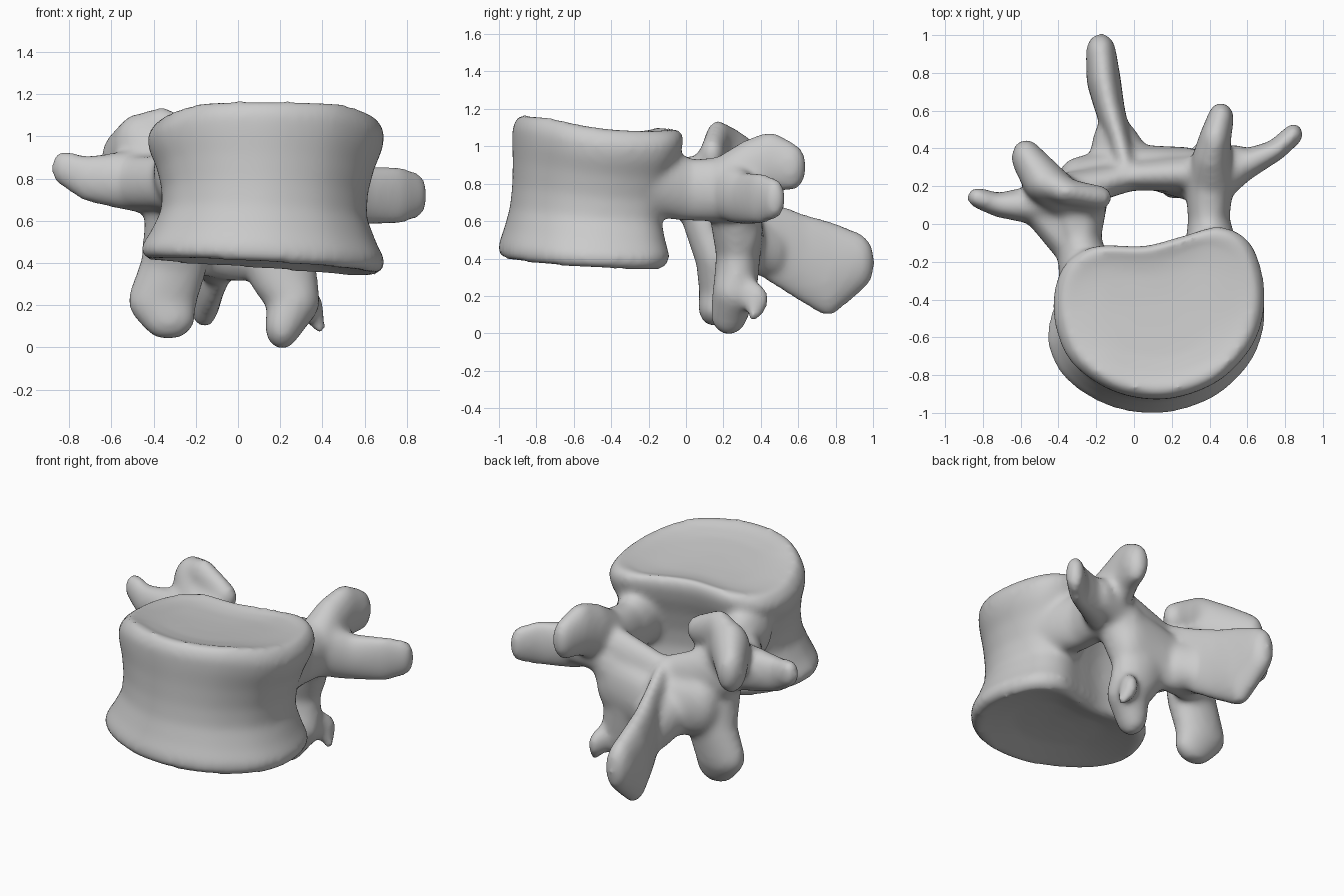
import bpy, bmesh, math
from mathutils import Vector

cube = bpy.data.objects.get("Cube")
if cube:
    bpy.data.objects.remove(cube, do_unlink=True)

bone = bpy.data.materials.new("bone grey")
bone.use_nodes = True
colour = (0.6, 0.6, 0.6, 1)
bone.diffuse_color = colour
bone.node_tree.nodes["Principled BSDF"].inputs["Base Color"].default_value = colour

bm = bmesh.new()


def ellipsoid_points(centre, radii):
    for i in range(1, 10):
        for j in range(18):
            a, b = math.pi * i / 10, math.tau * j / 18
            yield Vector((centre[0] + radii[0] * math.sin(a) * math.cos(b),
                          centre[1] + radii[1] * math.sin(a) * math.sin(b),
                          centre[2] + radii[2] * math.cos(a)))


def limb(*stations):
    """Hulls between successive ellipsoids, each (centre, radii)."""
    for first, second in zip(stations, stations[1:]):
        part = bmesh.new()
        for station in (first, second):
            for p in ellipsoid_points(*station):
                part.verts.new(p)
        bmesh.ops.convex_hull(part, input=part.verts[:])
        bmesh.ops.delete(part, geom=[v for v in part.verts if not v.link_faces], context='VERTS')
        bmesh.ops.recalc_face_normals(part, faces=part.faces[:])
        copies = {v: bm.verts.new(v.co) for v in part.verts}
        for f in part.faces:
            bm.faces.new([copies[v] for v in f.verts])
        part.free()


def smooth_loop(points, steps=5):
    """Closed curve through the points."""
    out, n = [], len(points)
    for i in range(n):
        a, b, c, d = (Vector(points[(i + k) % n]) for k in (-1, 0, 1, 2))
        for s in range(steps):
            t = s / steps
            out.append(0.5 * (2 * b + (c - a) * t + (2 * a - 5 * b + 4 * c - d) * t * t
                              + (3 * b - a - 3 * c + d) * t ** 3))
    return out


# Vertebral body: kidney outline lofted through a waist, with dished end plates
outline = smooth_loop([(-.2, -.11), (.05, -.11), (.25, -.06), (.45, -.01), (.6, -.08),
                       (.675, -.25), (.685, -.45), (.62, -.64), (.46, -.81), (.25, -.9),
                       (.05, -.91), (-.15, -.85), (-.33, -.71), (-.41, -.52), (-.42, -.35),
                       (-.36, -.2)])
middle = Vector((.13, -.46))


def top_z(x, y):
    return 1.175 - .09 * (y + .9) - .7 * max(0, abs(x - .16) - .25) ** 2


def bottom_z(x, y):
    return .39 - .06 * (x - .1) - .05 * (y + .6)


# (outline scale, share of the height from top to bottom, offset in z)
levels = [(.2, 0, -.045), (.55, 0, -.04), (.78, 0, -.025), (.92, 0, 0), (.985, 0, -.03),
          (1.01, .1, 0), (.985, .2, 0), (.92, .33, 0), (.865, .5, 0), (.86, .65, 0),
          (.94, .8, 0), (1.01, .9, 0), (1.0, 1, .03), (.94, 1, 0), (.78, 1, .02),
          (.5, 1, .05), (.2, 1, .06)]
rings = []
for scale, share, lift in levels:
    ring = []
    for p in outline:
        offset = p - middle
        # The waist is shallower across the front than on the flanks
        waisted = .1 < share < .9 and offset.y < 0
        x = middle.x + offset.x * scale
        y = middle.y + offset.y * ((1 + scale) / 2 if waisted else scale)
        z = top_z(x, y) * (1 - share) + bottom_z(x, y) * share + lift
        # The lower half leans forward, out at the right flank and in at its back corner
        back = min(1, max(0, (y + .55) / .4))
        lean_x = -.05 * share * (.69 - x) * (1 - 2 * back)
        ring.append(bm.verts.new((x + lean_x, y - .09 * share, z)))
    rings.append(ring)
body_faces = [bm.faces.new(rings[0]), bm.faces.new(rings[-1][::-1])]
for upper, lower in zip(rings, rings[1:]):
    for i in range(len(upper)):
        j = (i + 1) % len(upper)
        body_faces.append(bm.faces.new((upper[j], upper[i], lower[i], lower[j])))
bmesh.ops.recalc_face_normals(bm, faces=body_faces)

# Pedicles joining the body to the arch
limb(((.42, -.2, .82), (.16, .1, .2)), ((.395, .02, .765), (.11, .1, .17)),
     ((.4, .22, .77), (.13, .1, .18)))
limb(((-.25, -.28, .84), (.15, .1, .2)), ((-.29, -.08, .78), (.115, .1, .17)),
     ((-.31, .1, .78), (.17, .1, .17)))

# Transverse processes, tall thin blades with broad roots
limb(((.42, .2, .77), (.11, .1, .17)), ((.58, .31, .72), (.075, .085, .145)),
     ((.75, .39, .72), (.06, .055, .145)), ((.845, .475, .72), (.052, .058, .11)))
limb(((-.36, .1, .78), (.14, .1, .16)), ((-.54, .1, .79), (.1, .1, .14)),
     ((-.72, .1, .8), (.06, .065, .11)), ((-.83, .14, .85), (.055, .055, .085)))
limb(((-.33, -.13, .78), (.09, .1, .13)), ((-.5, .07, .78), (.1, .08, .13)))

# Superior articular processes
limb(((.41, .2, .8), (.13, .1, .15)), ((.41, .34, .87), (.105, .1, .17)),
     ((.43, .45, .915), (.085, .1, .165)), ((.46, .56, .89), (.07, .085, .13)))
limb(((.4, .3, .74), (.11, .1, .14)), ((.54, .34, .74), (.08, .08, .11)))
limb(((-.36, .12, .84), (.14, .1, .15)), ((-.47, .22, .94), (.12, .11, .17)),
     ((-.57, .35, .88), (.08, .1, .14)))
limb(((-.46, .22, .97), (.1, .09, .14)), ((-.36, .17, 1.02), (.09, .07, .12)),
     ((-.19, .14, .96), (.075, .065, .09)))
limb(((-.36, .14, .86), (.13, .1, .15)), ((-.22, .1, .86), (.08, .07, .13)))

# Laminae sloping back and down from the articular masses to the midline
for side in (((.36, .27, .74), (.11, .1, .17)), ((-.36, .17, .74), (.12, .1, .17))):
    limb(side, ((-.02, .255, .62), (.08, .08, .17)))
limb(((.26, .31, .56), (.14, .1, .2)), ((0, .33, .49), (.12, .09, .185)),
     ((-.27, .25, .54), (.13, .11, .18)))

# Inferior articular processes
limb(((.31, .26, .66), (.14, .14, .15)), ((.19, .28, .42), (.18, .12, .13)),
     ((.22, .27, .31), (.16, .12, .1)), ((.265, .26, .22), (.125, .12, .12)),
     ((.21, .23, .1), (.085, .1, .11)))
limb(((-.31, .11, .64), (.13, .14, .15)), ((-.3, .17, .4), (.16, .12, .12)),
     ((-.36, .17, .22), (.165, .1, .13)), ((-.33, .15, .14), (.13, .085, .105)))
# Bone spur beside the left inferior process
limb(((.32, .32, .22), (.06, .07, .09)), ((.36, .38, .18), (.045, .065, .085)),
     ((.39, .36, .1), (.025, .035, .04)))

# Spinous process, a deep blade on a flared root, swelling towards its tip
limb(((-.03, .25, .64), (.06, .07, .16)), ((-.08, .45, .49), (.065, .07, .22)),
     ((-.13, .62, .405), (.08, .08, .24)), ((-.16, .76, .345), (.092, .1, .26)),
     ((-.175, .91, .38), (.08, .1, .16)))
limb(((-.06, .3, .5), (.19, .09, .17)), ((-.1, .47, .44), (.115, .08, .15)))

mesh = bpy.data.meshes.new("vertebra")
bm.to_mesh(mesh)
bm.free()
mesh.materials.append(bone)
vertebra = bpy.data.objects.new("vertebra", mesh)
bpy.context.collection.objects.link(vertebra)

# Fuse the parts into one skin and soften the joins
fuse = vertebra.modifiers.new("fuse", 'REMESH')
fuse.mode = 'VOXEL'
fuse.voxel_size = 0.018
fuse.use_smooth_shade = True
soften = vertebra.modifiers.new("soften", 'SMOOTH')
soften.factor = 0.5
soften.iterations = 16
